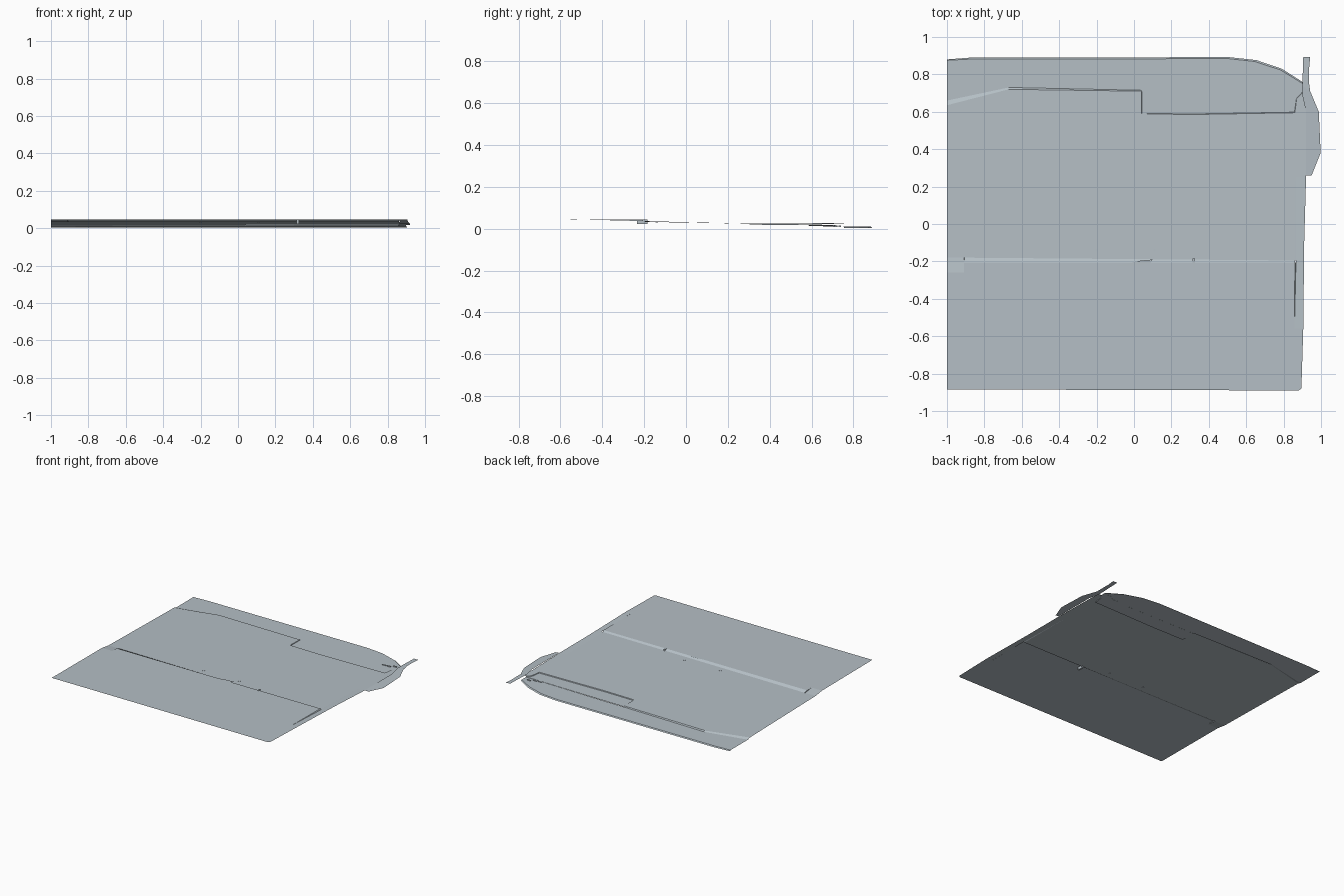
import bpy, bmesh

if "Cube" in bpy.data.objects:
    bpy.data.objects.remove(bpy.data.objects["Cube"])

mat = bpy.data.materials.new("pale slate grey")
mat.diffuse_color = (0.46, 0.52, 0.56, 1)
mat.use_nodes = True
mat.node_tree.nodes["Principled BSDF"].inputs["Base Color"].default_value = mat.diffuse_color


def make(name, bm):
    me = bpy.data.meshes.new(name)
    bm.normal_update()
    bm.to_mesh(me)
    bm.free()
    ob = bpy.data.objects.new(name, me)
    bpy.context.collection.objects.link(ob)
    me.materials.append(mat)
    return ob


def sheet(name, outline, height):
    """Flat ground panel; height(x, y) is a plane, normals up."""
    bm = bmesh.new()
    f = bm.faces.new([bm.verts.new((x, y, height(x, y))) for x, y in outline])
    f.normal_update()
    if f.normal.z < 0:
        f.normal_flip()
    make(name, bm)


def riser(name, top, bottom, h_top, h_bot):
    """Sloped wall between two matching edge lines."""
    bm = bmesh.new()
    a = [bm.verts.new((x, y, h_top(x, y))) for x, y in top]
    b = [bm.verts.new((x, y, h_bot(x, y))) for x, y in bottom]
    for i in range(len(a) - 1):
        f = bm.faces.new((a[i], a[i + 1], b[i + 1], b[i]))
        f.normal_update()
        if f.normal.z < 0:
            f.normal_flip()
    make(name, bm)


def block(name, x, y, z, sx, sy, sz):
    bm = bmesh.new()
    bmesh.ops.create_cube(bm, size=1)
    for v in bm.verts:
        v.co = (x + v.co.x * sx, y + v.co.y * sy, z + v.co.z * sz)
    make(name, bm)


# Heights of the terraces
front_h = lambda x, y: 0.047 - 0.005 * (y + 0.88)
mid_h = lambda x, y: 0.033 - 0.018 * (y + 0.2)
strip_h = lambda x, y: 0.0454 + (0.0249 - 0.0454) * (y + 0.56) / 0.81
shelf_h = lambda x, y: 0.013
rear_h = lambda x, y: 0.010
ground_h = lambda x, y: 0.003

# Upper front terrace
front_edge = [(-1, -0.26), (-0.91, -0.26), (-0.91, -0.205), (0.86, -0.205)]
sheet("front_terrace", [(-1, -0.885), (-0.75, -0.885), (0.88, -0.89), (0.895, -0.88),
      (0.905, -0.56), (0.858, -0.56)] + front_edge[::-1], front_h)

# Step down to the middle terrace
step_foot = [(-1, -0.18), (-0.91, -0.18), (-0.905, -0.18), (0.86, -0.195)]
riser("front_step", front_edge, step_foot, front_h, mid_h)

# Middle terrace, notched at the back right
mid_edge = [(-1, 0.635), (-0.67, 0.72), (0.04, 0.71), (0.04, 0.59), (0.3, 0.585),
            (0.86, 0.595), (0.87, 0.67), (0.9, 0.7)]
sheet("middle_terrace", step_foot + [(0.865, 0.25), (0.92, 0.25), (0.92, 0.7)] + mid_edge[::-1], mid_h)

# Sloping road strip along the right edge, with its cut sides
sheet("right_ramp", [(0.858, -0.56), (0.905, -0.56), (0.91, -0.1), (0.92, 0.25), (0.865, 0.25),
      (0.866, -0.195)], strip_h)
riser("ramp_cut", [(0.858, -0.56), (0.86, -0.205)], [(0.859, -0.56), (0.866, -0.205)], front_h, strip_h)
riser("ramp_bank", [(0.866, -0.195), (0.866, 0.25)], [(0.86, -0.195), (0.865, 0.25)], strip_h, mid_h)

# Lower rear terrace and the sunken shelf in front of it
low_edge = [(-1, 0.66), (-0.67, 0.73), (0.04, 0.715)]
riser("rear_step", mid_edge[:3], low_edge, mid_h, rear_h)
riser("shelf_step", mid_edge[2:], [(0.042, 0.708), (0.042, 0.592), (0.3, 0.588), (0.858, 0.598),
      (0.868, 0.67), (0.898, 0.703)], mid_h, shelf_h)
sheet("rear_shelf", [(0.04, 0.59), (0.3, 0.587), (0.86, 0.597), (0.87, 0.67), (0.9, 0.702),
      (0.04, 0.715)], shelf_h)
rear_rim = [(-1, 0.875), (-0.87, 0.882), (0.505, 0.884), (0.645, 0.869), (0.785, 0.823), (0.9, 0.752)]
sheet("rear_terrace", low_edge + [(0.9, 0.70)] + rear_rim[::-1], rear_h)
riser("shelf_lip", [(0.04, 0.707), (0.76, 0.70), (0.9, 0.70)],
      [(0.04, 0.712), (0.76, 0.703), (0.9, 0.703)], shelf_h, rear_h)
riser("rear_bank", rear_rim, [(-1, 0.88), (-0.87, 0.89), (0.51, 0.892), (0.655, 0.876),
      (0.79, 0.83), (0.905, 0.757)], rear_h, ground_h)

# Rounded apron sloping away at the right
apron_h = lambda x, y: 0.027 - 0.1 * (x - 0.91)
sheet("right_apron", [(0.92, 0.26), (0.95, 0.26), (0.998, 0.38), (0.988, 0.6), (0.942, 0.71),
      (0.935, 0.76), (0.90, 0.75), (0.90, 0.69), (0.92, 0.6)], apron_h)
# Road spur leading off at the back right
sheet("rear_spur", [(0.9, 0.74), (0.937, 0.71), (0.936, 0.83), (0.942, 0.892), (0.905, 0.892)],
      lambda x, y: 0.029)

# Small ledges and kerbs along the front step
sheet("front_ledge", [(-0.13, -0.228), (0.04, -0.222), (0.09, -0.205), (0.1, -0.19), (0.04, -0.195)],
      lambda x, y: 0.0452)
for i, (x, y) in enumerate([(-0.2, -0.14), (0.11, -0.14), (0.32, -0.21)]):
    block("kerb_%d" % i, x, y, mid_h(x, y), 0.012, 0.012 if i < 2 else 0.05, 0.005 if i < 2 else 0.022)
# Rubble ridge at the rear right corner
for i, (x, y) in enumerate([(0.77, 0.71), (0.81, 0.715), (0.85, 0.735)]):
    block("ridge_%d" % i, x, y, 0.012, 0.03, 0.01, 0.006)
